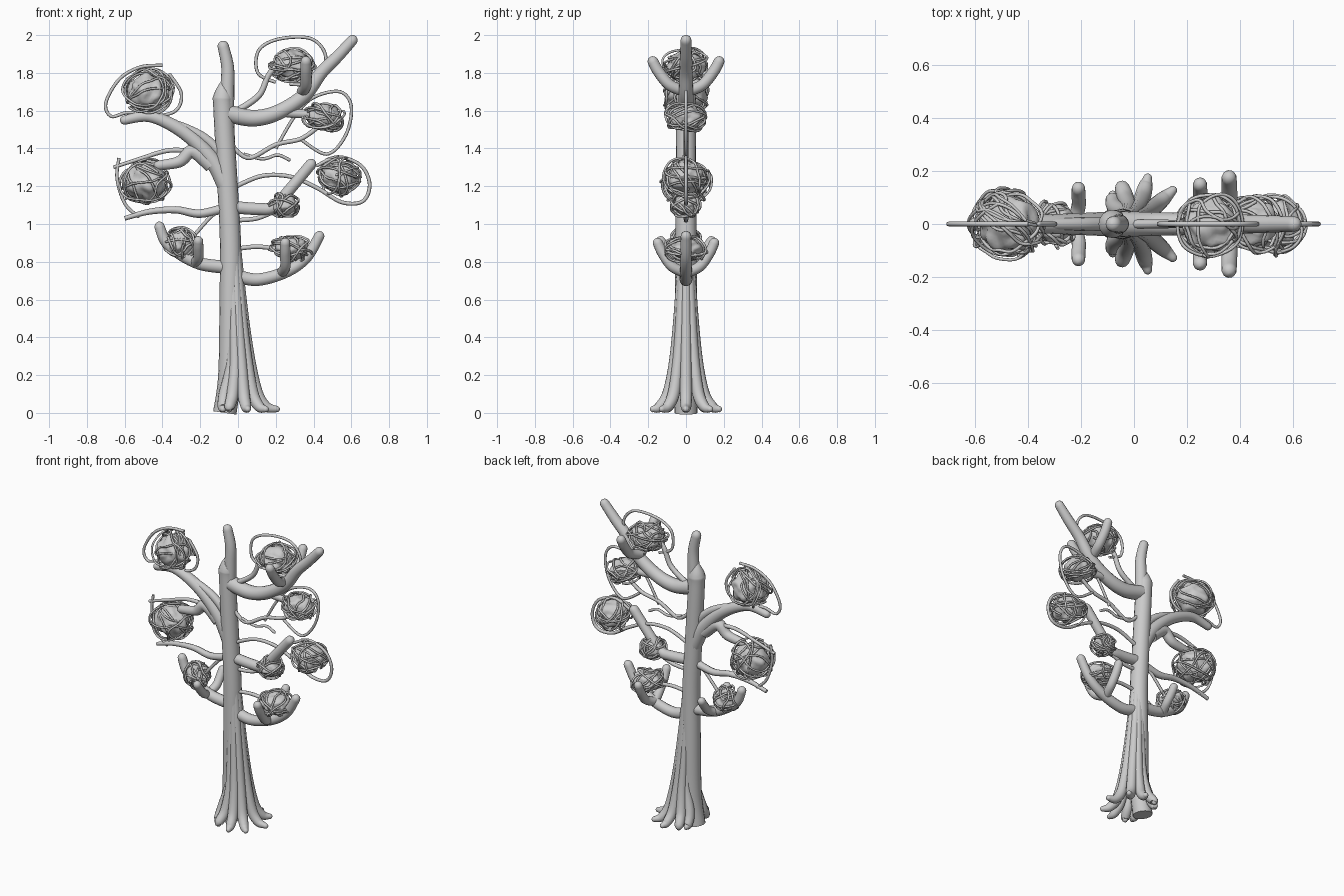
import bpy, math, random
from mathutils import Vector, Quaternion, noise

if "Cube" in bpy.data.objects:
    bpy.data.objects.remove(bpy.data.objects["Cube"])

random.seed(4)


def smooth_path(pts, n=8):
    """Catmull-Rom through (position, radius) pairs."""
    p = [pts[0]] + pts + [pts[-1]]
    out = []
    for i in range(1, len(p) - 2):
        for k in range(n):
            t = k / n
            a, b, c, d = (Vector((*q[0], q[1])) for q in p[i - 1:i + 3])
            out.append(0.5 * (2 * b + (c - a) * t + (2 * a - 5 * b + 4 * c - d) * t * t
                              + (3 * b - a - 3 * c + d) * t ** 3))
    out.append(Vector((*pts[-1][0], pts[-1][1])))
    return out


def tubes(name, paths, sides=4, round_tip=True, n=8):
    """Mesh object made of tapered tubes; each path is a list of (position, radius)."""
    cu = bpy.data.curves.new(name, 'CURVE')
    cu.dimensions = '3D'
    cu.bevel_depth = 1.0
    cu.bevel_resolution = sides
    cu.use_fill_caps = True
    for path in paths:
        pts = smooth_path(path, n)
        if round_tip:
            end, r = pts[-1].xyz, pts[-1].w
            d = (end - pts[-2].xyz).normalized()
            for a in (25, 50, 70, 85):
                a = math.radians(a)
                pts.append(Vector((*(end + d * r * math.sin(a)), r * math.cos(a))))
        s = cu.splines.new('POLY')
        s.points.add(len(pts) - 1)
        for sp, q in zip(s.points, pts):
            sp.co = (q.x, q.y, q.z, 1)
            sp.radius = q.w
    tmp = bpy.data.objects.new(name + "_curve", cu)
    bpy.context.collection.objects.link(tmp)
    dg = bpy.context.evaluated_depsgraph_get()
    me = bpy.data.meshes.new_from_object(tmp.evaluated_get(dg))
    bpy.data.objects.remove(tmp)
    ob = bpy.data.objects.new(name, me)
    bpy.context.collection.objects.link(ob)
    me.shade_smooth()
    return ob


def flat(xz, r0, r1=None):
    """Path in the y = 0 plane with linear taper."""
    r1 = r0 if r1 is None else r1
    m = len(xz) - 1
    return [((x, 0, z), r0 + (r1 - r0) * i / m) for i, (x, z) in enumerate(xz)]


# Trunk and leader
tubes("trunk", [flat([(-.07, 0), (-.045, .2), (-.04, .6), (-.04, .9), (-.055, 1.2),
                      (-.078, 1.6), (-.08, 1.68)], .062, .05)
                + [((-.075, 0, 1.76), .012)]], 6, False)
tubes("leader", [flat([(-.04, 1.1), (-.06, 1.5), (-.057, 1.7), (-.055, 1.83), (-.078, 1.94)],
                      .045, .03)], 6)

# Flaring roots that climb into the trunk
roots = []
for ang, reach in ((0, .20), (42, .19), (75, .18), (110, .15), (140, .17), (180, .14),
                   (220, .17), (250, .15), (285, .18), (318, .19)):
    c, s = math.cos(math.radians(ang)), math.sin(math.radians(ang))
    prof = ((.018, .95, .022), (.028, .7, .026), (.045, .45, .028), (.066, .25, .03),
            (.098, .10, .032), (.145, .033, .028), (reach, .02, .017))
    roots.append([((max(-.08, (-.03 + .035 * min(1, (.95 - z) * 1.3)) + q * c * (.75 if c < 0 and z > .12 else 1)),
                    q * s, z), r) for q, z, r in prof])
tubes("roots", roots, 5)

# Thick branches
tubes("branches_right", [
    flat([(-.02, .73), (.10, .705), (.25, .745), (.36, .82), (.43, .935)], .036, .028),
    flat([(-.03, 1.09), (.10, 1.08), (.19, 1.09), (.28, 1.19), (.385, 1.315)], .034, .03),
    flat([(-.05, 1.585), (.08, 1.56), (.21, 1.59), (.35, 1.68), (.44, 1.80), (.53, 1.89),
          (.605, 1.972)], .048, .029),
    flat([(.12, 1.55), (.22, 1.59), (.30, 1.585), (.40, 1.58)], .03, .022)], 5)
tubes("branches_left", [
    flat([(-.05, .77), (-.2, .79), (-.32, .85), (-.385, .91), (-.415, .985)], .036, .028),
    flat([(-.06, 1.2), (-.13, 1.33), (-.24, 1.45), (-.36, 1.53), (-.48, 1.57), (-.60, 1.55)],
         .05, .025),
    flat([(-.06, 1.22), (-.09, 1.36), (-.17, 1.45), (-.28, 1.51), (-.40, 1.55)], .03, .02),
    flat([(-.14, 1.31), (-.24, 1.385), (-.31, 1.33), (-.42, 1.31)], .042, .026)], 5)

# Forks spreading to the front and back
forks = []
for x, y, z0, z1, r in ((.25, .145, .74, .90, .028), (-.21, .13, .79, .91, .027),
                        (.36, .17, 1.70, 1.86, .03)):
    for s in (-1, 1):
        forks.append([((x - .02, 0, z0), r), ((x, s * y * .5, z0 + .035), r),
                      ((x, s * y * .85, (z0 + z1) / 2 + .025), r), ((x, s * y * 1.03, z1), r * .95)])
tubes("forked_branches", forks, 5)

# Thin wiry vines in the plane of the tree
V = .012
tubes("vines_left", [
    flat([(-.40, 1.84), (-.52, 1.83), (-.63, 1.765), (-.70, 1.64), (-.67, 1.57), (-.58, 1.59),
          (-.45, 1.57), (-.33, 1.60), (-.30, 1.69), (-.36, 1.79)], .009),
    flat([(-.66, 1.30), (-.52, 1.345), (-.36, 1.39), (-.22, 1.37), (-.12, 1.28)], .009, .016),
    flat([(-.63, 1.35), (-.64, 1.24), (-.60, 1.11), (-.53, 1.04)], .009),
    flat([(-.60, 1.03), (-.47, 1.065), (-.33, 1.075), (-.20, 1.055), (-.05, 1.09)], V, .026),
    flat([(-.24, .93), (-.18, 1.0), (-.13, 1.05), (-.05, 1.09)], .01)], 2)
tubes("vines_right", [
    flat([(-.01, 1.20), (.13, 1.255), (.28, 1.25), (.42, 1.19), (.55, 1.115), (.66, 1.12),
          (.697, 1.21), (.65, 1.31), (.53, 1.355), (.42, 1.31)], V, .009),
    flat([(-.03, 1.41), (.06, 1.35), (.2, 1.42), (.33, 1.45), (.42, 1.51)], V),
    flat([(.03, 1.37), (.13, 1.345), (.21, 1.365), (.27, 1.34)], .009),
    flat([(.20, 1.40), (.30, 1.57), (.40, 1.67), (.54, 1.70), (.60, 1.62), (.57, 1.47),
          (.47, 1.37), (.33, 1.45)], .009),
    flat([(-.02, 1.59), (.11, 1.68), (.17, 1.80), (.27, 1.88), (.36, 1.90)], .018, .012),
    flat([(.20, 1.75), (.105, 1.80), (.11, 1.92), (.22, 1.98), (.39, 1.98), (.465, 1.88),
          (.40, 1.75), (.28, 1.74)], .009),
    flat([(0, 1.02), (.10, 1.03), (.2, 1.07)], V),
    flat([(0, .87), (.1, .88), (.2, .87)], V)], 2)


def foliage_ball(i, x, z, rx, rz):
    """Lumpy core wrapped in tangled wire."""
    centre, scale = Vector((x, 0, z)), Vector((rx, (rx * 1.0), rz))

    def place(d, k):
        return centre + Vector((d.x * scale.x, d.y * scale.y, d.z * scale.z)) * k

    bpy.ops.mesh.primitive_ico_sphere_add(subdivisions=4, radius=1)
    core = bpy.context.object
    core.name = f"foliage_core_{i}"
    for v in core.data.vertices:
        d = v.co.normalized()
        v.co = place(d, .76 + .16 * noise.noise(d * 2.2 + Vector((i * 7, 0, 0))))
    core.data.shade_smooth()

    strands = []
    for _ in range(4):
        d = Vector([random.gauss(0, 1) for _ in range(3)]).normalized()
        axis = d.orthogonal().normalized()
        k, path = .9, []
        for _ in range(32):
            path.append((place(d, k), .0065))
            d = Quaternion(axis, random.uniform(.35, .6)) @ d
            axis = axis + Vector([random.gauss(0, .3) for _ in range(3)])
            axis = (axis - d * axis.dot(d)).normalized()
            k = min(1.0, max(.78, k + random.uniform(-.08, .08)))
        strands.append(path)
    tubes(f"foliage_tangle_{i}", strands, 1, False, 4)


# Foliage balls
for i, b in enumerate(((-.475, 1.695, .14, .13), (-.49, 1.22, .14, .13), (-.30, .90, .095, .085),
                       (.28, .87, .12, .08), (.245, 1.10, .085, .07), (.535, 1.25, .12, .11),
                       (.455, 1.565, .115, .09), (.29, 1.84, .13, .10))):
    foliage_ball(i, *b)
